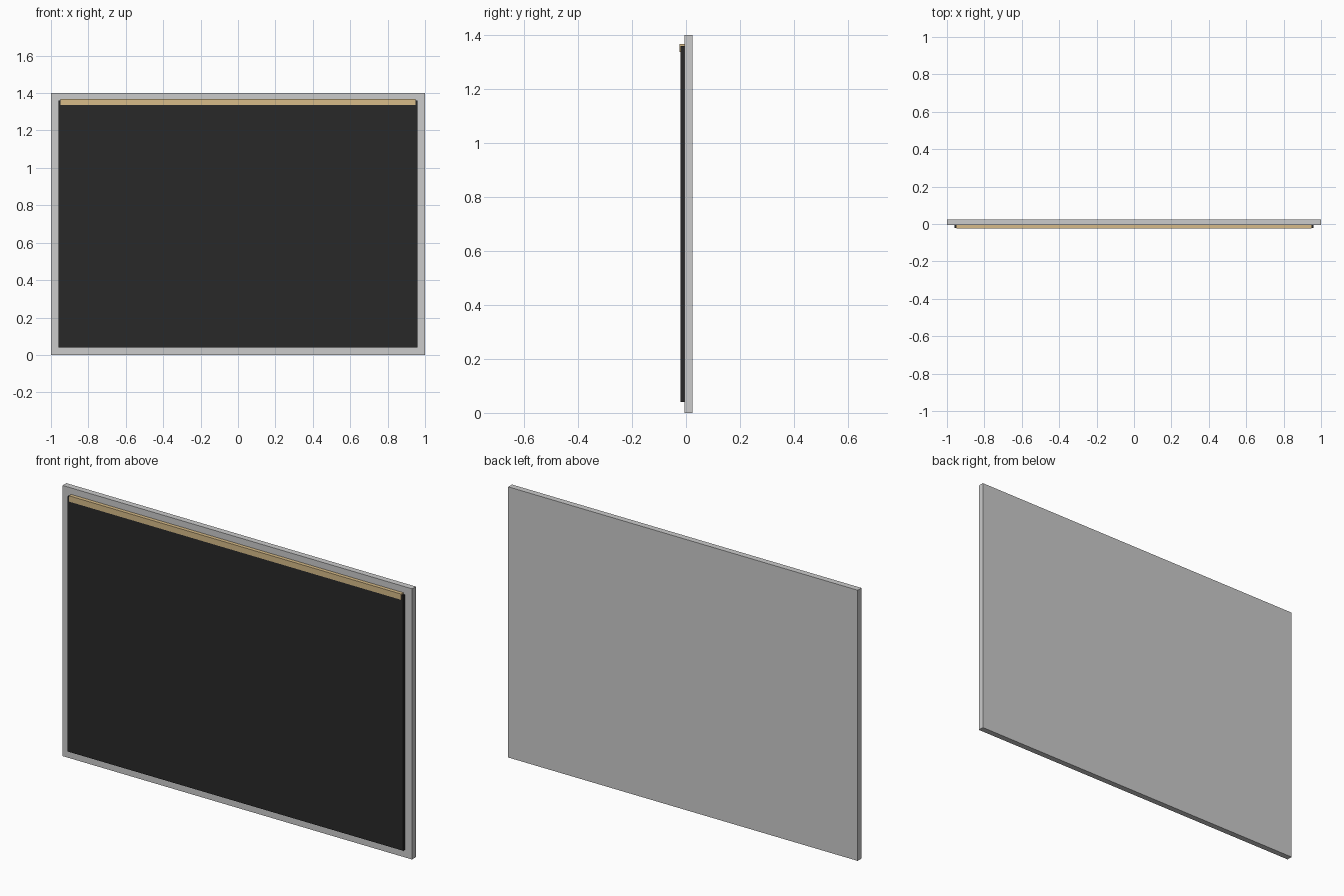
import bpy

if "Cube" in bpy.data.objects:
    bpy.data.objects.remove(bpy.data.objects["Cube"])


def material(name, color):
    m = bpy.data.materials.new(name)
    m.diffuse_color = color
    m.use_nodes = True
    m.node_tree.nodes["Principled BSDF"].inputs["Base Color"].default_value = m.diffuse_color
    return m


def box(name, x, y, z, mat=None):
    """Box from (min, max) ranges on each axis."""
    bpy.ops.mesh.primitive_cube_add(
        size=1, location=[(a + b) / 2 for a, b in (x, y, z)])
    o = bpy.context.object
    o.name = name
    o.scale = [b - a for a, b in (x, y, z)]
    bpy.ops.object.transform_apply(location=False, rotation=False, scale=True)
    if mat:
        o.data.materials.append(mat)
    return o


black = material("board_black", (0.022, 0.022, 0.022, 1))
wood = material("pale_wood", (0.68, 0.50, 0.25, 1))

# Grey backing panel
box("backing_panel", (-1, 1), (-0.006, 0.025), (0, 1.4))

# Dark board face raised on the front
box("board_face", (-0.96, 0.96), (-0.021, -0.006), (0.04, 1.36), black)

# Wooden strip along the top edge of the board
box("top_strip", (-0.95, 0.95), (-0.025, -0.006), (1.337, 1.367), wood)
